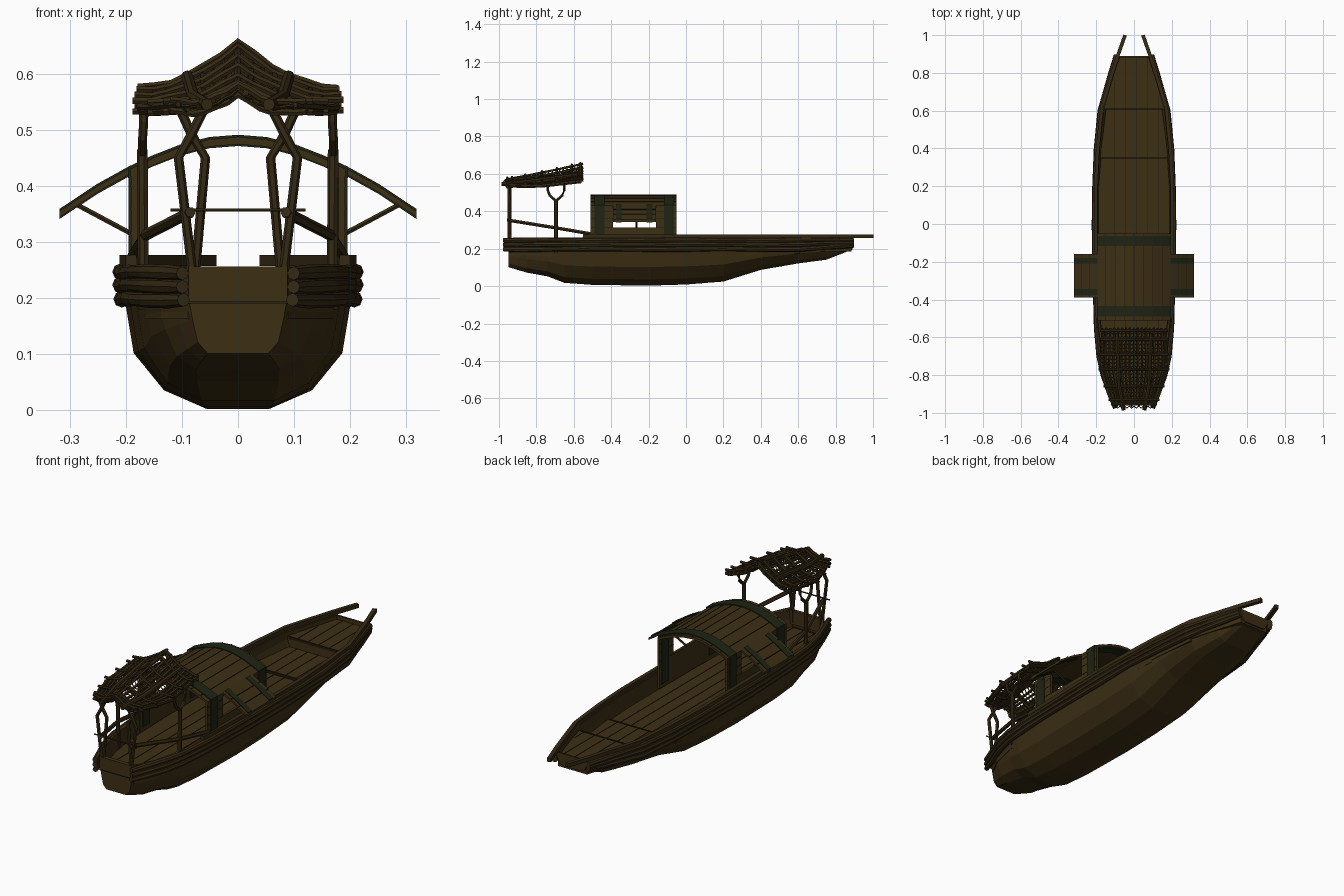
import bpy, bmesh, math
from mathutils import Vector

cube = bpy.data.objects.get("Cube")
if cube:
    bpy.data.objects.remove(cube)


def material(name, rgb):
    m = bpy.data.materials.new(name)
    m.use_nodes = True
    m.diffuse_color = (*rgb, 1)
    m.node_tree.nodes["Principled BSDF"].inputs["Base Color"].default_value = (*rgb, 1)
    return m


PLANK = material("plank brown", (0.046, 0.028, 0.007))
POLE = material("pole brown", (0.036, 0.023, 0.007))
GREEN = material("dark green", (0.013, 0.018, 0.007))
SEAM = material("seam brown", (0.014, 0.009, 0.003))


def skin(name, rings, mat, closed=True, caps=True):
    """Surface stretched over a row of equal-length point rings."""
    bm = bmesh.new()
    rows = [[bm.verts.new(p) for p in ring] for ring in rings]
    n = len(rows[0])
    for a, b in zip(rows, rows[1:]):
        for i in range(n if closed else n - 1):
            j = (i + 1) % n
            bm.faces.new((a[i], a[j], b[j], b[i]))
    if caps:
        bm.faces.new(rows[0])
        bm.faces.new(rows[-1])
    bmesh.ops.recalc_face_normals(bm, faces=bm.faces)
    me = bpy.data.meshes.new(name)
    bm.to_mesh(me)
    bm.free()
    me.materials.append(mat)
    ob = bpy.data.objects.new(name, me)
    bpy.context.collection.objects.link(ob)
    return ob


def tube(name, pts, r, mat=POLE, sides=6, turn=0.0, wobble=0.0):
    pts = [Vector(p) for p in pts]
    rings = []
    for i, p in enumerate(pts):
        t = (pts[min(i + 1, len(pts) - 1)] - pts[max(i - 1, 0)]).normalized()
        ref = Vector((0, 0, 1)) if abs(t.z) < 0.8 else Vector((0, 1, 0))
        u = t.cross(ref).normalized()
        v = u.cross(t)
        rr = r * (1 + wobble * math.sin(i * 2.3 + len(name)))
        rings.append([p + rr * (u * math.cos(a) + v * math.sin(a))
                      for a in (turn + math.tau * k / sides for k in range(sides))])
    return skin(name, rings, mat)


def box(name, lo, hi, mat):
    (x0, y0, z0), (x1, y1, z1) = lo, hi
    return skin(name, [[(x0, y, z0), (x1, y, z0), (x1, y, z1), (x0, y, z1)]
                       for y in (y0, y1)], mat)


def sheet(name, profile, y0, y1, thick, mat):
    """Bent board: an x-z profile with thickness, run along y."""
    inner = [(x, z - thick) for x, z in reversed(profile)]
    return skin(name, [[(x, y, z) for x, z in profile + inner] for y in (y0, y1)], mat)


def lerp(table, y):
    for a, b in zip(table, table[1:]):
        if y <= b[0]:
            t = max(0, (y - a[0]) / (b[0] - a[0]))
            return a[1] + (b[1] - a[1]) * t
    return table[-1][1]


# Hull: half width, keel height and boxiness along the length
WIDTH = [(-.95, .09), (-.85, .143), (-.7, .178), (-.5, .192), (-.2, .2), (.2, .2),
         (.4, .19), (.62, .168), (.75, .128), (.89, .084)]
KEEL = [(-.95, .1), (-.85, .07), (-.74, .05), (-.65, .015), (-.5, .004), (-.2, 0),
        (0, .006), (.2, .022), (.4, .085), (.6, .12), (.75, .14), (.89, .195)]
BOXY = [(-.95, 1), (-.65, .25), (-.4, 0), (.3, 0), (.89, 1)]
SECTION = [(.28, .01), (.66, .14), (.93, .4), (1, .73), (1, 1)]
BOX_X = [.6, .8, .9, 1, 1]
TOP = .255
stations = [-.95, -.9, -.85, -.74, -.65, -.5, -.2, 0, .2, .4, .6, .75, .83, .89]
rings = []
for y in stations:
    w, k, b = lerp(WIDTH, y), lerp(KEEL, y), lerp(BOXY, y)
    half = [(w * (x * (1 - b) + bx * b), y, k + z * (TOP - k))
            for (x, z), bx in zip(SECTION, BOX_X)]
    rings.append([(-x, q, z) for x, q, z in reversed(half)] + half)
hull = skin("hull", rings, PLANK, closed=False)
shell = hull.modifiers.new("shell", 'SOLIDIFY')
shell.thickness = 0.01
shell.offset = -1


# Decks with plank seams
def deck(name, y0, y1, z, depth):
    ys = [y0] + [s for s in stations if y0 < s < y1] + [y1]
    def across(y):
        w = lerp(WIDTH, y) - .006
        return [(-w, y, z - depth), (w, y, z - depth), (w, y, z), (-w, y, z)]
    skin(name, [across(y) for y in ys], PLANK)
    for i in range(-2, 3):
        x = i * .058 + .012
        end = y1
        while lerp(WIDTH, end) < abs(x) + .015:
            end -= .02
        start = y0
        while lerp(WIDTH, start) < abs(x) + .015:
            start += .02
        box(name + "_seam", (x - .0015, start, z - .002), (x + .0015, end, z + .0015), SEAM)
    box(name + "_edge", (.02 - lerp(WIDTH, y0), y0 - .004, z - .01),
        (lerp(WIDTH, y0) - .02, y0 + .004, z + .002), SEAM)


deck("main_deck", -.94, .35, .175, .012)
deck("fore_deck", .35, .61, .185, .012)
deck("bow_deck", .61, .885, .235, .05)

# Rubbing logs and the long top rails
path = [-.975, -.9, -.8, -.7, -.55, -.4, -.2, 0, .2, .4, .6, .7, .8, .895]
RAIL = WIDTH[:-1] + [(.89, .084), (1, .045)]
for s in (1, -1):
    for k, z in enumerate((.198, .222, .245)):
        pts = [(s * (lerp(WIDTH, y) + .009 - .002 * (k == 0)), y,
                z + .002 * math.sin(9 * y + k) + max(0, y - .6) * .03 * (2 - k)) for y in path]
        tube("rubbing_log", pts, .0135, sides=8, wobble=.12)
    pts = [(s * (lerp(RAIL, y) + .002), y, .267)
           for y in [-.55, -.4, -.2, 0, .2, .4, .62, .75, .89, 1]]
    tube("top_rail", pts, .0135, sides=4, turn=math.pi / 4)
box("transom_cap", (-.088, -.955, .19), (.088, -.935, .256), PLANK)
box("transom_seam", (-.088, -.957, .192), (.088, -.95, .195), SEAM)

# Cabin: arched roof, side walls with window openings
ROOF = [(.192, .43), (.15, .45), (.1, .47), (.05, .483), (0, .487)]
ARCH = ROOF + [(-x, z) for x, z in reversed(ROOF[:-1])]
Y0, Y1, W0, W1 = -.51, -.05, -.39, -.16
sheet("cabin_roof", ARCH, Y0, Y1, .013, PLANK)
for x, z in ARCH[1:-1]:
    box("roof_seam", (x - .0015, Y0, z - .004), (x + .0015, Y1, z + .0015), SEAM)
for y in (-.462, -.09):
    sheet("roof_band", [(x * 1.02, z + .004) for x, z in ARCH], y - .027, y + .027, .02, GREEN)
for s in (1, -1):
    def wall(name, y0, y1, z0, z1, mat, out=0.0):
        a, b = s * (.179 - out), s * (.191 + out)
        box(name, (min(a, b), y0, z0), (max(a, b), y1, z1), mat)
    wall("cabin_wall_stern", Y0, W0, .18, .43, PLANK)
    wall("cabin_wall_bow", W1, Y1, .18, .43, PLANK)
    wall("cabin_sill", W0, W1, .18, .314, PLANK)
    for y in (-.462, -.09):
        wall("wall_band", y - .027, y + .027, .2, .43, GREEN, .004)
    for z in (.315, .36, .4):
        wall("wall_seam", Y0, W0, z - .0015, z + .0015, SEAM, .001)
        wall("wall_seam", W1, Y1, z - .0015, z + .0015, SEAM, .001)
    # Raised window shutter with bands and a prop
    flap = [(s * x, z) for x, z in ((.192, .432), (.25, .4), (.318, .355))]
    sheet("window_shutter", flap, W0, W1, .011, PLANK)
    for y in (-.36, -.195):
        sheet("shutter_band", [(x, z + .004) for x, z in flap], y - .015, y + .015, .018, GREEN)
    tube("shutter_prop", [(s * .185, -.265, .312), (s * .29, -.265, .368)], .005)
    for x, z in ((.234, .409), (.276, .383)):
        box("shutter_seam", (s * x - .0015, W0, z - .003), (s * x + .0015, W1, z + .002), SEAM)

# Stern shelter: lattice roof surface
SPAN = [(-1, .075), (-.95, .12), (-.86, .155), (-.77, .182), (-.55, .172)]
EDGE = [(-1, .545), (-.8, .54), (-.55, .568)]
RIDGE = [(-1, .565), (-.85, .59), (-.7, .618), (-.55, .652)]


def lattice(x, y, lift=0.0):
    u = min(1, abs(x) / lerp(SPAN, y))
    e, r = lerp(EDGE, y), lerp(RIDGE, y)
    return (x, y, e + (r - e) * (1 - u) ** 1.15 - .014 * math.sin(math.pi * u) + lift)


for i in range(-8, 9):
    u = i / 8
    ys = [-.55 - .045 * k - .006 * (i % 3) * (k == 9) for k in range(10)]
    tube("roof_slat", [lattice(u * lerp(SPAN, y) * .97, y, .003 * math.sin(7 * y + 2 * i))
                       for y in ys], .0062 + .001 * (i % 2), sides=5, wobble=.1)
for k, y in enumerate((-.565, -.61, -.69, -.77, -.86, -.93, -.955)):
    w = lerp(SPAN, y) + .006
    for lift in (.009, -.01):
        tube("roof_crossbar", [lattice(w * j / 6, y, lift + .002 * math.sin(j * 2 + k))
                               for j in range(-6, 7)], .0065, sides=6)
for k in range(22):
    y = -.56 - .0195 * k
    w = lerp(SPAN, y) * .97
    tube("roof_reed", [lattice(w * j / 8, y + .005 * (-1) ** j) for j in range(-8, 9)],
         .0032, sides=4)

for s in (1, -1):
    # Roof bearers, crossed stern posts, forked side posts and handrails
    tube("roof_bearer", [(s * .055, -.985, .545), (s * .08, -.85, .56), (s * .09, -.58, .595)],
         .011, sides=8)
    tube("stern_post_outer", [(s * x, -.947, z) for x, z in
                              ((.083, .2), (.083, .26), (.106, .45), (.083, .492), (.056, .545))], .0085)
    tube("stern_post_inner", [(s * x, -.94, z) for x, z in
                              ((.075, .2), (.075, .26), (.058, .45), (.083, .492), (.105, .54))], .0085)
    tube("side_post", [(s * .168, -.695, .18), (s * .17, -.695, .465)], .01, sides=7)
    for d in (-.045, .045):
        tube("side_post_fork", [(s * .17, -.695, .455), (s * .17, -.695 + d * .75, .485),
                                (s * .168, -.695 + d, .515), (s * .168, -.695 + d, .548)], .008)
    tube("eave_log", [(s * (lerp(SPAN, y) - .01), y, lerp(EDGE, y) - .009)
                      for y in (-.94, -.86, -.77, -.66, -.56)], .009)
    tube("handrail", [(s * .085, -.955, .353), (s * .165, -.7, .312), (s * .187, -.5, .278)], .01)
tube("stern_tie_rod", [(-.12, -.95, .357), (.12, -.95, .357)], .003)
